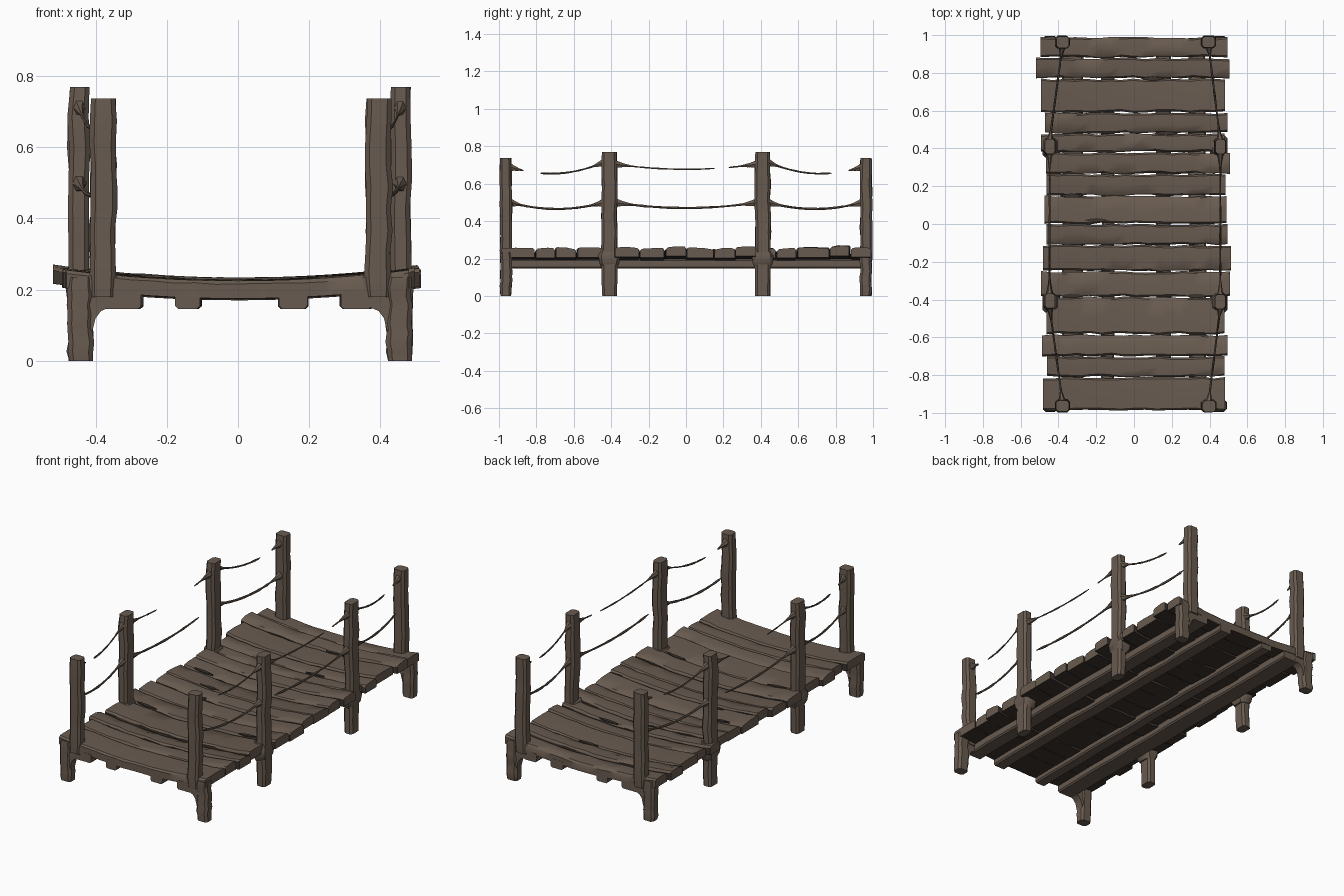
import bpy, bmesh, math, random
from mathutils import Vector

random.seed(7)
if "Cube" in bpy.data.objects:
    bpy.data.objects.remove(bpy.data.objects["Cube"], do_unlink=True)


def material(name, rgb):
    m = bpy.data.materials.new(name)
    m.use_nodes = True
    m.diffuse_color = (*rgb, 1)
    m.node_tree.nodes["Principled BSDF"].inputs["Base Color"].default_value = (*rgb, 1)
    return m


WOOD = material("weathered_brown_wood", (0.14, 0.105, 0.08))
DARK = material("dark_damp_wood", (0.045, 0.034, 0.027))


def jit(a):
    return random.uniform(-a, a)


def loft(name, rings, dark_rule=None):
    """Skin a list of equal-length rings and cap both ends."""
    bm = bmesh.new()
    loops = [[bm.verts.new(p) for p in r] for r in rings]
    n = len(loops[0])
    for a, b in zip(loops, loops[1:]):
        for i in range(n):
            bm.faces.new((a[i], a[(i + 1) % n], b[(i + 1) % n], b[i]))
    bm.faces.new(loops[0])
    bm.faces.new(loops[-1])
    bmesh.ops.recalc_face_normals(bm, faces=bm.faces)
    for f in bm.faces:
        f.material_index = 1 if dark_rule and dark_rule(f) else 0
    me = bpy.data.meshes.new(name)
    bm.to_mesh(me)
    bm.free()
    me.materials.append(WOOD)
    me.materials.append(DARK)
    ob = bpy.data.objects.new(name, me)
    bpy.context.collection.objects.link(ob)
    bpy.ops.object.select_all(action='DESELECT')
    bpy.context.view_layer.objects.active = ob
    ob.select_set(True)
    bpy.ops.object.shade_smooth_by_angle(angle=math.radians(40))
    return ob


def chamfered(w, d, c):
    """Chamfered rectangle outline, centred on the origin."""
    u, v = w / 2, d / 2
    return [(u - c, -v), (u, c - v), (u, v - c), (u - c, v),
            (c - u, v), (-u, v - c), (-u, c - v), (c - u, -v)]


def post(name, x, y, z0, z1, w, d):
    """Upright timber with a slightly worn, wavy surface."""
    rings = []
    steps = 9
    for k in range(steps + 1):
        z = z0 + (z1 - z0) * k / steps
        s = 0.93 if k in (0, steps) else 1 + jit(0.05)
        ox, oy = jit(0.003), jit(0.003)
        rings.append([(x + ox + a * s, y + oy + b * s, z)
                      for a, b in chamfered(w, d, 0.013)])
    return loft(name, rings)


def sag(x):
    return 0.225 + 0.13 * x * x


# Deck planks, each bowed down in the middle, with ragged edges
edges = [-0.99, -0.81, -0.70, -0.585, -0.385, -0.25, -0.11, 0.0,
         0.15, 0.265, 0.38, 0.48, 0.59, 0.77, 0.88, 0.99]
for i, (y0, y1) in enumerate(zip(edges, edges[1:])):
    left, right = -0.475 + jit(0.02), 0.495 + jit(0.02)
    if i == len(edges) - 3:
        left = -0.52
    end = i in (0, len(edges) - 2)
    lift, tilt = (0, 0) if end else (jit(0.007), jit(0.006))
    rings = []
    for k in range(17):
        x = left + (right - left) * k / 16
        z = sag(x) + lift
        lo = y0 + 0.003 + jit(0.005)
        hi = y1 - 0.003 + jit(0.005)
        lo, hi = max(lo, -0.99), min(hi, 0.99)
        lip = 0.01 + jit(0.003)
        mid = (lo + hi) / 2 + jit(0.02)
        rings.append([(x, lo, z - 0.05), (x, lo, z - lip - tilt),
                      (x, lo + 0.009, z - tilt), (x, mid, z + 0.003 + jit(0.002)),
                      (x, hi - 0.009, z + tilt), (x, hi, z - lip + tilt),
                      (x, hi, z - 0.05)])

    def gap_or_underside(f):
        c = f.calc_center_median()
        return (f.normal.z < -0.6 or abs(f.normal.y) > 0.85) and abs(c.y) < 0.97

    loft(f"deck_plank_{i + 1}", rings, gap_or_underside)

# Short dark splits worn into the boards
for x, y in [(0.33, -0.38), (-0.33, -0.38), (0.17, 0.48), (-0.33, 0.15), (0.1, 0.77), (-0.2, 0.02)]:
    rings = []
    for k in range(5):
        t = k / 4
        px = x - 0.06 + 0.12 * t
        h = 0.002 + 0.009 * math.sin(math.pi * t)
        z = sag(px) + 0.006
        rings.append([(px, y - h, z - 0.008), (px, y + h, z - 0.008),
                      (px, y + h, z), (px, y - h, z)])
    loft("board_split", rings, lambda f: True)

# Stringers running under the deck
for name, x, w in [("outer_stringer_right", -0.325, 0.11), ("inner_stringer_right", -0.14, 0.07),
                   ("inner_stringer_left", 0.155, 0.08), ("outer_stringer_left", 0.335, 0.09)]:
    rings = []
    for k in range(13):
        y = -0.985 + 1.97 * k / 12
        dx, s = jit(0.004), 1 + jit(0.05)
        rings.append([(x + dx + a * s, y, 0.172 + b) for a, b in chamfered(w, 0.052, 0.008)])
    loft(name, rings)


def rope(name, p, q, drop, span, thick):
    """Sagging rope from p to q, frayed at posts; span is the surviving part."""
    p, q = Vector(p), Vector(q)
    across = Vector((1, 0, 0))
    rings = []
    n = 18
    for k in range(n + 1):
        t = span[0] + (span[1] - span[0]) * k / n
        c = p.lerp(q, t) - Vector((0, 0, drop * 4 * t * (1 - t)))
        near = min(t, 1 - t)
        r = thick * (0.85 + jit(0.2)) + 0.02 * max(0, 1 - near / 0.13) ** 1.5
        if k in (0, n) and near > 0.02:
            r = 0.002
        up = Vector((0, 0, 1))
        rings.append([c + across * (r * 0.8 * math.cos(a)) + up * (r * math.sin(a))
                      for a in [math.tau * j / 6 for j in range(6)]])
    loft(name, rings)


for side, s in (("left", 1), ("right", -1)):
    # Middle posts go straight down to the ground
    mx, ex = 0.005 + s * 0.452, 0.008 + s * 0.387
    for end, e in (("back", 1), ("front", -1)):
        post(f"{end}_{side}_middle_post", mx, e * 0.41, 0, 0.77, 0.058, 0.083)
        # Corner posts stand inboard of their stub legs
        post(f"{end}_{side}_corner_post", ex, e * 0.963, 0.18, 0.737, 0.073, 0.064)
        leg_x = 0.005 + s * 0.448
        post(f"{end}_{side}_corner_leg", leg_x, e * 0.962, 0, 0.235, 0.072, 0.062)
        # Curved knee joining leg and deck
        knee = [(0.47, 0.235), (0.415, 0.08), (0.405, 0.12), (0.39, 0.14), (0.355, 0.155), (0.345, 0.235)]
        loft(f"{end}_{side}_knee",
             [[(0.005 + s * a, e * y, z) for a, z in knee] for y in (0.938, 0.986)])
        # Splintered collar round the middle post at deck level
        rings = []
        for z, g in ((0.15, 0.058), (0.175, 0.082), (0.215, 0.092), (0.255, 0.06)):
            rings.append([(mx - s * 0.008 + a, e * 0.41 + b, z + jit(0.005))
                          for a, b in chamfered(g, g + 0.025, 0.015)])
        loft(f"{end}_{side}_post_collar", rings)

    # Hand ropes: lower ones mostly whole, upper ones broken
    for end, e in (("back", 1), ("front", -1)):
        low = (0, 0.93) if s > 0 else (0, 1)
        rope(f"{end}_{side}_lower_rope", (mx, e * 0.44, 0.50), (ex, e * 0.94, 0.50),
             0.035, low, 0.0075)
        rope(f"{end}_{side}_upper_rope", (mx, e * 0.44, 0.715), (ex, e * 0.94, 0.69),
             0.048, (0, 0.68), 0.006)
        rope(f"{end}_{side}_upper_rope_end", (ex, e * 0.94, 0.69), (mx, e * 0.44, 0.715),
             0.048, (0, 0.14), 0.006)
    a, b = (mx, -0.38, 0.50), (mx, 0.38, 0.50)
    rope(f"{side}_middle_lower_rope", a, b, 0.03, (0, 0.86) if s < 0 else (0.1, 1), 0.0075)
    a, b = (mx, -0.38, 0.705), (mx, 0.38, 0.705)
    rope(f"{side}_middle_upper_rope_front", a, b, 0.028, (0, 0.34) if s < 0 else (0, 0.7), 0.005)
    rope(f"{side}_middle_upper_rope_back", b, a, 0.028, (0, 0.2), 0.005)
